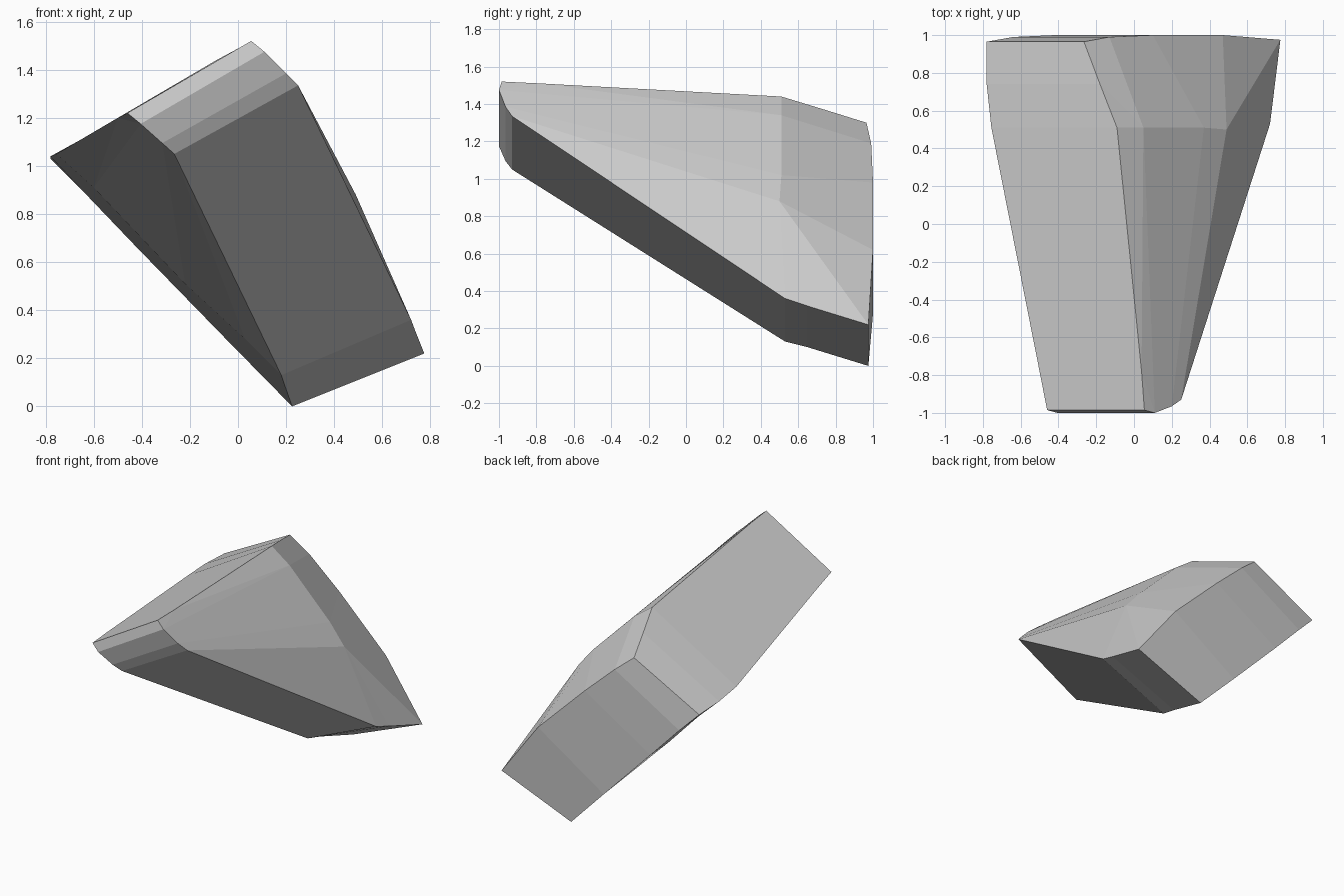
import bpy
import bmesh

# Remove the default object
default_cube = bpy.data.objects.get("Cube")
if default_cube:
    bpy.data.objects.remove(default_cube, do_unlink=True)


def flat_material(name, colour):
    material = bpy.data.materials.new(name)
    material.use_nodes = True
    material.diffuse_color = colour
    for node in material.node_tree.nodes:
        if node.type == "BSDF_PRINCIPLED":
            node.inputs["Base Color"].default_value = colour
    return material


# Outer side of the wedge: x, y, z, then the thickness in x and z to the inner side
front_row = [(.055, -.985, 1.52, .515, .3), (.11, -1, 1.475, .515, .3),
             (.2, -.965, 1.385, .515, .29), (.25, -.93, 1.335, .515, .285)]
ridge_row = [(-.09, .51, 1.44, .665, .39), (.05, .51, 1.34, .65, .43),
             (.37, .51, 1.02, .59, .51), (.49, .5, .88, .46, .6)]
rear_row = [(-.265, .965, 1.3, .515, .27), (-.13, .99, 1.19, .51, .3),
            (.1, 1, .98, .52, .32), (.47, 1, .62, .52, .34)]
lower_edge = [(.72, .53, .36, .54, .23), (.735, .65, .32, .545, .22),
              (.775, .975, .22, .55, .22)]
front_top_edge = (.04, -.78, 1.51, .54, .31)
rear_top_edge = (-.18, .74, 1.37, .6, .33)


def build_side(bm, inner):
    """Add one broad side and return its rim in order."""
    def add_point(point):
        x, y, z, dx, dz = point
        return bm.verts.new((x - dx * inner, y, z - dz * inner))

    front, ridge, rear, lower = [
        [add_point(p) for p in row]
        for row in (front_row, ridge_row, rear_row, lower_edge)]
    front_top = add_point(front_top_edge)
    rear_top = add_point(rear_top_edge)

    # Panels from the nose to the ridge and from the ridge to the rear
    for near, far, edge in ((front, ridge, front_top), (ridge, rear, rear_top)):
        bm.faces.new((near[0], near[1], far[1], far[0], edge))
        for i in range(1, len(near) - 1):
            bm.faces.new((near[i], near[i + 1], far[i + 1], far[i]))

    # Fan of panels around the lower end of the ridge
    fan = [front[-1]] + lower + [rear[-1]]
    for start, end in zip(fan, fan[1:]):
        bm.faces.new((start, end, ridge[-1]))
    return front + lower + rear[::-1] + [rear_top, ridge[0], front_top]


bm = bmesh.new()
outer_rim = build_side(bm, inner=False)
inner_rim = build_side(bm, inner=True)

# Rim strip joining the two broad sides
for i in range(len(outer_rim)):
    bm.faces.new((outer_rim[i - 1], outer_rim[i], inner_rim[i], inner_rim[i - 1]))

bmesh.ops.triangulate(bm, faces=[f for f in bm.faces if len(f.verts) > 4])
bmesh.ops.recalc_face_normals(bm, faces=bm.faces)

mesh = bpy.data.meshes.new("wedge_block")
bm.to_mesh(mesh)
bm.free()
mesh.materials.append(flat_material("light grey", (.6, .6, .6, 1)))
wedge_block = bpy.data.objects.new("wedge_block", mesh)
bpy.context.collection.objects.link(wedge_block)
